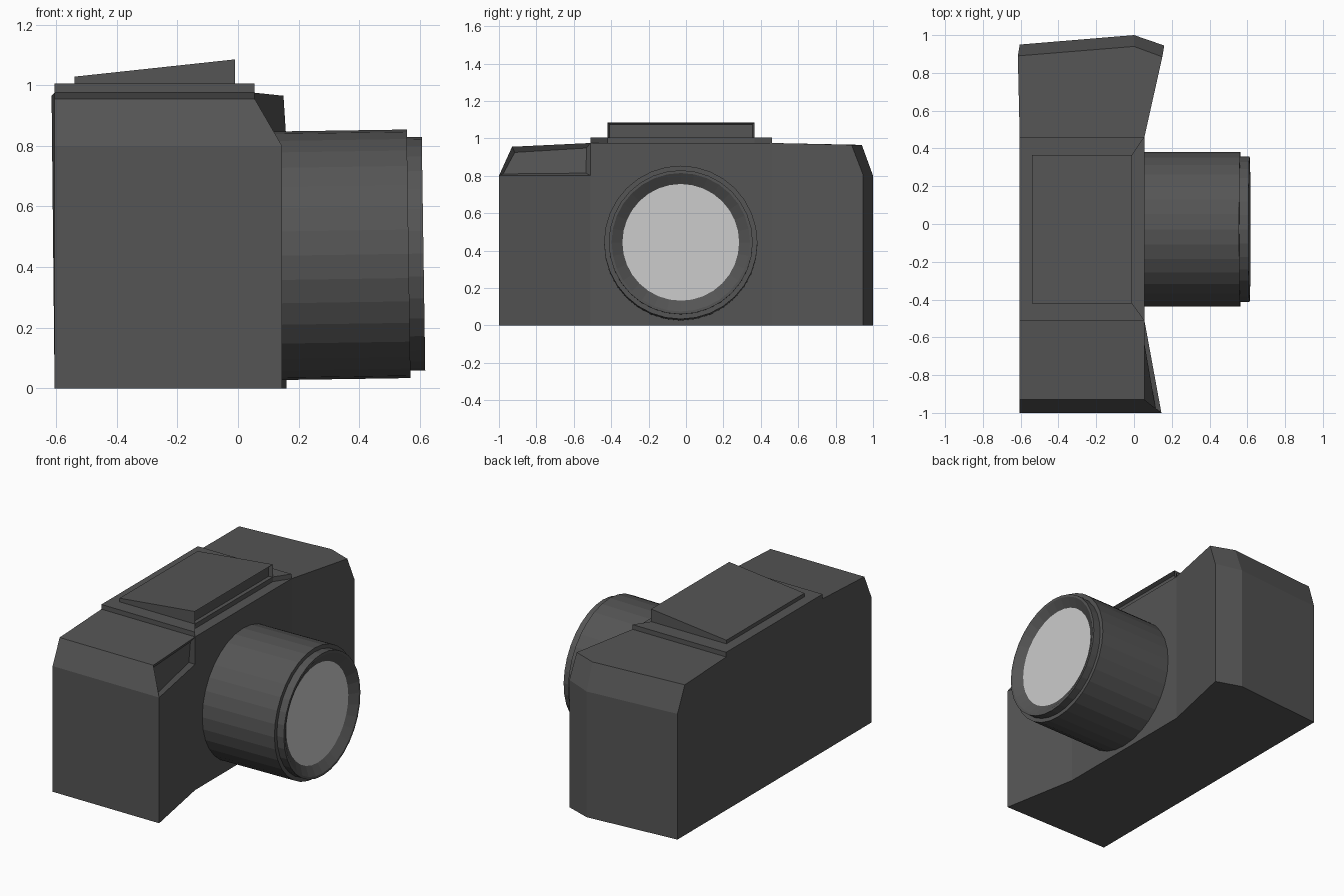
import bpy, bmesh, math

if "Cube" in bpy.data.objects:
    bpy.data.objects.remove(bpy.data.objects["Cube"])


def material(name, v):
    m = bpy.data.materials.new(name)
    m.diffuse_color = (v, v, v, 1)
    m.use_nodes = True
    m.node_tree.nodes["Principled BSDF"].inputs["Base Color"].default_value = m.diffuse_color
    return m


DARK = material("dark_casing", 0.09)


def make(name, verts, faces, mat=DARK, inset=None):
    """Mesh object; inset = (face index, border, depth) sinks a panel."""
    bm = bmesh.new()
    vs = [bm.verts.new(v) for v in verts]
    fs = [bm.faces.new([vs[i] for i in f]) for f in faces]
    bmesh.ops.recalc_face_normals(bm, faces=fs)
    if inset:
        i, border, depth = inset
        bmesh.ops.inset_individual(bm, faces=[fs[i]], thickness=border, depth=-depth)
    me = bpy.data.meshes.new(name)
    bm.to_mesh(me)
    bm.free()
    ob = bpy.data.objects.new(name, me)
    bpy.context.collection.objects.link(ob)
    if mat:
        me.materials.append(mat)
    return ob


def prism(name, outline, z0, tops, **kw):
    """Vertical prism with a top height per outline point."""
    n = len(outline)
    verts = [(x, y, z0) for x, y in outline] + [(x, y, z) for (x, y), z in zip(outline, tops)]
    faces = [(i, (i + 1) % n, n + (i + 1) % n, n + i) for i in range(n)]
    faces += [tuple(range(n))[::-1], tuple(range(n, 2 * n))]
    return make(name, verts, faces, **kw)


def lathe(name, profile, mat, seg=32):
    """Revolve (x, radius) points around the slightly tilted lens axis."""
    verts, faces = [], []
    for x, r in profile:
        for k in range(seg):
            a = 2 * math.pi * k / seg
            verts.append((x - 0.05, r * math.cos(a), r * math.sin(a)))
    for j in range(len(profile) - 1):
        for k in range(seg):
            k2 = (k + 1) % seg
            faces.append((j * seg + k, j * seg + k2, (j + 1) * seg + k2, (j + 1) * seg + k))
    faces.append(tuple(range(seg)))
    if len(profile) > 1:
        last = (len(profile) - 1) * seg
        faces.append(tuple(range(last, last + seg)))
    ob = make(name, verts, faces, mat)
    ob.location = (0.05, -0.028, 0.436)
    ob.rotation_euler = (0, -0.015, 0)
    return ob


# Camera body: flared ends with sloped shoulders
plan = [(-.605, -1), (.145, -1), (.055, -.51), (.055, .46), (.16, .945),
        (0, 1), (-.605, .95), (-.605, .46), (-.605, -.51)]
mid_z = [.8, .8, .8, .975, .81, .8, .8, .975, .975]
verts = [(x, y, 0) for x, y in plan] + [(x, y, z) for (x, y), z in zip(plan, mid_z)]
verts += [(-.605, -.93, .955), (.055, -.93, .955), (.055, -.51, .975),
          (.15, .885, .965), (0, .94, .965), (-.615, .89, .965)]
faces = [(10, 11, 20, 19),                          # sunken grip panel
         tuple(range(9)),                           # base
         (0, 1, 10, 9), (9, 10, 19, 18),            # grip end and shoulder
         (1, 2, 11, 10), (2, 3, 12, 20, 11),        # grip front, centre front
         (3, 4, 13, 21, 12),                        # far front
         (4, 5, 14, 13), (5, 6, 15, 14),            # far end
         (13, 14, 22, 21), (14, 15, 23, 22),        # far shoulder
         (6, 7, 16, 23, 15), (7, 8, 17, 16), (8, 0, 9, 18, 17),  # back
         (18, 19, 20, 17), (17, 20, 12, 16), (16, 12, 21, 22, 23)]  # top
make("camera_body", verts, faces, inset=(0, .03, .025))

# Top plate, cut back in front of the flash housing
prism("top_plate", [(-.605, -.51), (.055, -.51), (-.01, -.42), (-.01, .365),
                    (.055, .46), (-.605, .46)], .96, [1.005] * 6)

# Wedge flash housing with a sunken front window
prism("flash_housing", [(-.54, -.42), (-.01, -.42), (-.01, .365), (-.54, .365)],
      .975, [1.028, 1.085, 1.085, 1.028], inset=(1, .015, .025))

# Lens barrel with stepped front ring and conical recess
lathe("lens_barrel", [(.04, .41), (.563, .41), (.563, .385), (.612, .385),
                      (.612, .37), (.575, .312)], DARK)

# Front glass
lathe("lens_glass", [(.578, .312)], None)
